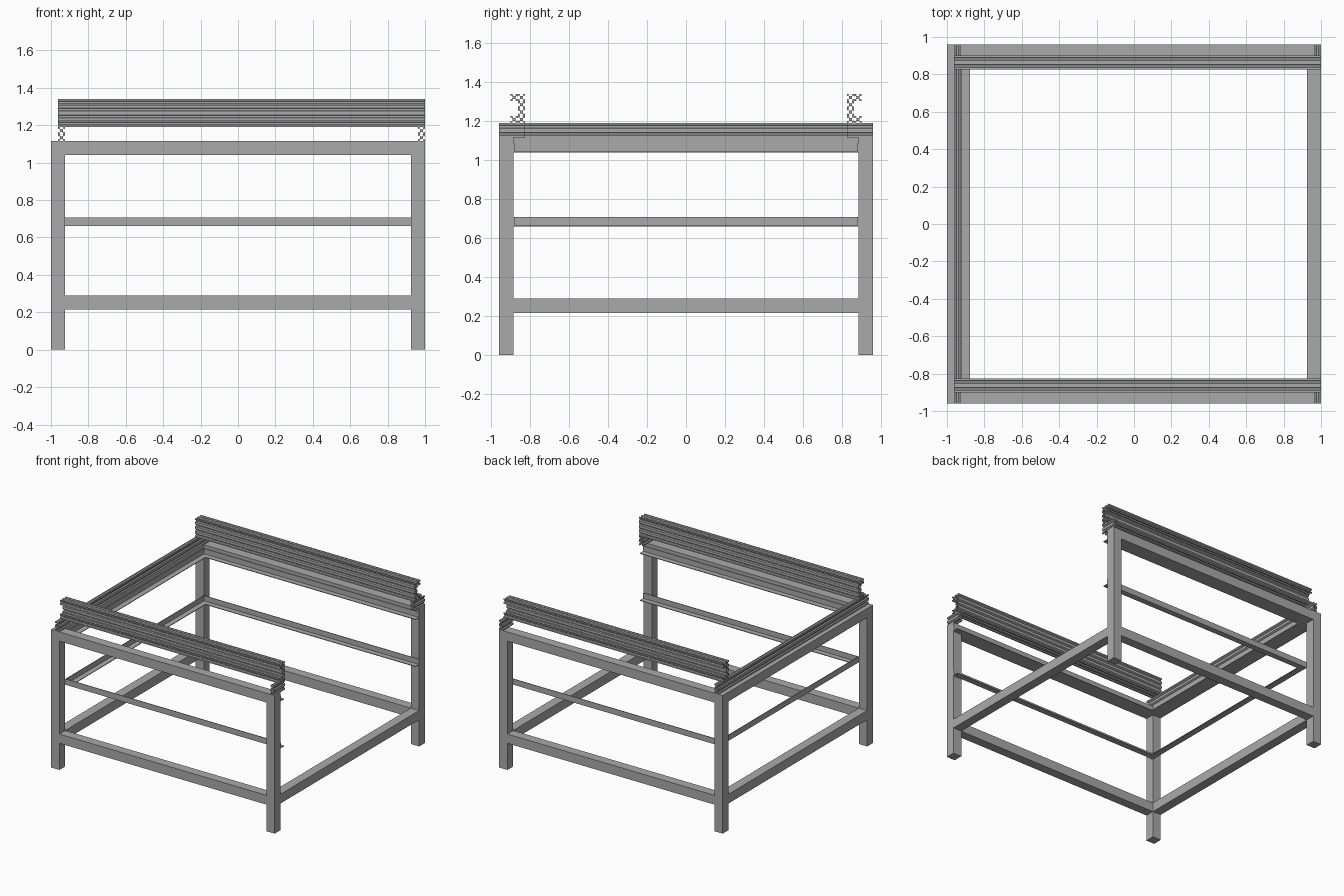
import bpy
import bmesh
from mathutils import Matrix, Vector

cube = bpy.data.objects.get("Cube")
if cube:
    bpy.data.objects.remove(cube, do_unlink=True)

grey = bpy.data.materials.new("steel_grey")
grey.use_nodes = True
COLOUR = (0.40, 0.40, 0.40, 1)
grey.diffuse_color = COLOUR
grey.node_tree.nodes["Principled BSDF"].inputs["Base Color"].default_value = COLOUR

X, Y = 1.0, 0.96      # half width and half depth of the frame
T = 0.075             # square tube size
H = 1.115             # leg height
C = T / 2             # slotted extrusion cell size
ANGLE = 0.047         # angle iron arm
THIN = 0.005          # angle iron thickness


def finish(name, bm):
    bmesh.ops.recalc_face_normals(bm, faces=bm.faces)
    mesh = bpy.data.meshes.new(name)
    bm.to_mesh(mesh)
    bm.free()
    mesh.materials.append(grey)
    obj = bpy.data.objects.new(name, mesh)
    bpy.context.collection.objects.link(obj)
    return obj


def box(name, lo, hi):
    lo, hi = Vector(lo), Vector(hi)
    bm = bmesh.new()
    bmesh.ops.create_cube(bm, size=1, matrix=Matrix.Translation((lo + hi) / 2)
                          @ Matrix.Diagonal((*(hi - lo), 1)))
    return finish(name, bm)


def extrude(name, outlines, axis, start, end):
    """Extrude (across, z) outlines along the x or y axis."""
    bm = bmesh.new()
    for outline in outlines:
        rings = []
        for d in (start, end):
            rings.append([bm.verts.new((d, a, z) if axis == "x" else (a, d, z))
                          for a, z in outline])
        bm.faces.new(rings[0])
        bm.faces.new(rings[1])
        n = len(outline)
        for i in range(n):
            j = (i + 1) % n
            bm.faces.new((rings[0][i], rings[0][j], rings[1][j], rings[1][i]))
    return finish(name, bm)


def slotted_cell(a, z):
    """Square cell with a V slot on each of its four sides."""
    half = [(2.8, 3.9), (5.5, 6.6), (5.5, 8.2), (3.1, 8.2), (4.6, 10)]
    side = [(-u, v) for u, v in reversed(half)] + half + [(10, 10)]
    points = []
    for _ in range(4):
        points += [(a + u * C / 20, z + v * C / 20) for u, v in side]
        side = [(v, -u) for u, v in side]
    return points


def angle_outline(a, z, s):
    """L section: upright arm at a, foot pointing towards s."""
    return [(a, z), (a + s * ANGLE, z), (a + s * ANGLE, z + THIN),
            (a + s * THIN, z + THIN), (a + s * THIN, z + ANGLE), (a, z + ANGLE)]


# Legs
for sx, side in ((-1, "right"), (1, "left")):
    for sy, end in ((-1, "front"), (1, "back")):
        x0, y0 = sorted((sx * X, sx * (X - T))), sorted((sy * Y, sy * (Y - T)))
        box(f"{end}_{side}_leg", (x0[0], y0[0], 0), (x0[1], y0[1], H))

# Square tube rails; the left side stays open above the lower rail
LOW, TOP, MID = 0.215, H - T, 0.66
for sy, end in ((-1, "front"), (1, "back")):
    y0 = sorted((sy * Y, sy * (Y - T)))
    for level, z in (("lower", LOW), ("top", TOP)):
        box(f"{end}_{level}_rail", (T - X, y0[0], z), (X - T, y0[1], z + T))
for name, x, z in (("right_lower_rail", -X, LOW), ("right_top_rail", -X, TOP),
                   ("left_lower_rail", X - T, LOW)):
    box(name, (x, T - Y, z), (x + T, Y - T, z + T))

# Angle iron shelf supports on the inner faces of the legs
for level, z in (("middle", MID), ("top", TOP)):
    for s, end in ((-1, "front"), (1, "back")):
        extrude(f"{end}_{level}_angle", [angle_outline(s * (Y - T), z, -s)],
                "x", T - X, X)
    extrude(f"right_{level}_angle", [angle_outline(T - X, z, 1)],
            "y", T - Y, Y - T)

# Upright slotted extrusions on the frame: one long, two short
BEAM_IN = 0.826


def two_cells(x):
    return [slotted_cell(x, H + C * (i + 0.5)) for i in range(2)]


extrude("right_extrusion", two_cells(T - X - C / 2), "y", -Y, Y)
for s, end in ((-1, "front"), (1, "back")):
    extrude(f"{end}_short_extrusion", two_cells(X - C / 2), "y", s * Y, s * BEAM_IN)

# C-shaped slotted beams, open towards the outside
for s, end in ((-1, "front"), (1, "back")):
    web = s * (BEAM_IN + C / 2)
    cells = [(web, i) for i in range(4)] + [(web + s * C, i) for i in (0, 3)]
    extrude(f"{end}_beam",
            [slotted_cell(a, H + T + C * (i + 0.5)) for a, i in cells],
            "x", -X + C, X)
